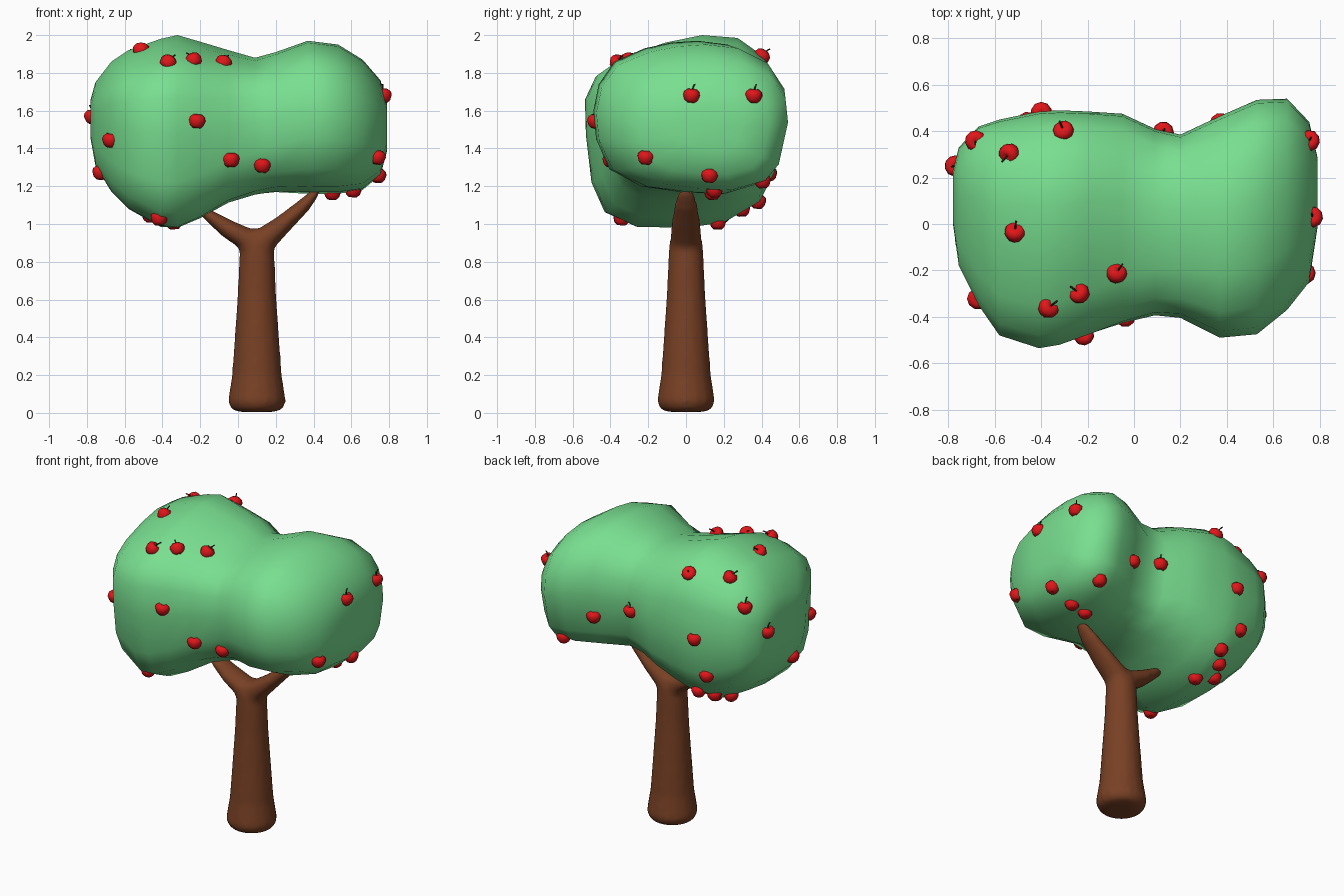
import bpy, bmesh, math, random
from mathutils import Vector, Matrix
from mathutils.bvhtree import BVHTree

random.seed(4)


def material(name, rgb):
    m = bpy.data.materials.new(name)
    m.diffuse_color = (*rgb, 1)
    return m


GREEN = material("leaf_green", (0.19, 0.74, 0.28))
BROWN = material("bark_brown", (0.19, 0.052, 0.018))
RED = material("apple_red", (0.75, 0.008, 0.01))
DARK = material("stem_dark", (0.03, 0.02, 0.01))


def add_rings(bm, rings):
    """Skin a list of point rings and close both ends with a fan."""
    loops = [[bm.verts.new(p) for p in r] for r in rings]
    faces, n = [], len(loops[0])
    for a, b in zip(loops, loops[1:]):
        for i in range(n):
            j = (i + 1) % n
            faces.append(bm.faces.new((a[i], a[j], b[j], b[i])))
    for end in (loops[0], loops[-1]):
        c = bm.verts.new(sum((v.co for v in end), Vector()) / n)
        for i in range(n):
            faces.append(bm.faces.new((end[i], end[(i + 1) % n], c)))
    return faces


def finish(bm, name, *mats):
    bmesh.ops.recalc_face_normals(bm, faces=bm.faces)
    for f in bm.faces:
        f.smooth = True
    me = bpy.data.meshes.new(name)
    bm.to_mesh(me)
    bm.free()
    for m in mats:
        me.materials.append(m)
    ob = bpy.data.objects.new(name, me)
    bpy.context.collection.objects.link(ob)
    return ob


def limb(bm, path, sides=16):
    """Tube in the xz plane; path rows are x, z, in-plane radius, y radius."""
    rings = []
    for k, (x, z, r, ry) in enumerate(path):
        a, b = path[max(k - 1, 0)], path[min(k + 1, len(path) - 1)]
        t = Vector((b[0] - a[0], 0, b[1] - a[1])).normalized()
        side = Vector((t.z, 0, -t.x))
        ring = []
        for i in range(sides):
            w = 2 * math.pi * i / sides
            ring.append(Vector((x, 0, z)) + side * r * math.cos(w) + Vector((0, ry * math.sin(w), 0)))
        rings.append(ring)
    add_rings(bm, rings)


# Trunk and two forking branches, fused into one smooth skin
bm = bmesh.new()
limb(bm, [(0.1, z, r, r) for z, r in (
    (0.005, 0.09), (0.018, 0.135), (0.06, 0.154), (0.2, 0.132), (0.4, 0.118),
    (0.65, 0.101), (0.82, 0.094), (0.9, 0.089), (0.95, 0.07), (0.975, 0.04))])
limb(bm, [(0.1, 0.8, 0.07, 0.08), (0.14, 0.92, 0.07, 0.084), (0.24, 1.0, 0.05, 0.078),
          (0.35, 1.1, 0.037, 0.062), (0.40, 1.155, 0.026, 0.046), (0.425, 1.185, 0.014, 0.025)])
limb(bm, [(0.1, 0.8, 0.07, 0.08), (0.05, 0.92, 0.065, 0.084), (-0.05, 0.972, 0.05, 0.076),
          (-0.14, 1.035, 0.035, 0.058), (-0.21, 1.085, 0.018, 0.035)])
trunk = finish(bm, "trunk_and_branches", BROWN)
fuse = trunk.modifiers.new("fuse", 'REMESH')
fuse.mode, fuse.voxel_size, fuse.use_smooth_shade = 'VOXEL', 0.014, True
soften = trunk.modifiers.new("soften", 'SMOOTH')
soften.factor, soften.iterations = 0.5, 8

# Crown: side outlines (y, z) of the two lobes, matched point for point
left_lobe = [(0.08, 2.0), (0.27, 1.985), (0.42, 1.88), (0.48, 1.72), (0.49, 1.5), (0.47, 1.28),
             (0.39, 1.12), (0.2, 1.01), (0.0, 0.98), (-0.27, 0.985), (-0.43, 1.06), (-0.5, 1.22),
             (-0.53, 1.48), (-0.535, 1.67), (-0.48, 1.79), (-0.35, 1.88), (-0.12, 1.96)]
right_lobe = [(0.1, 1.97), (0.27, 1.95), (0.43, 1.87), (0.52, 1.73), (0.535, 1.58), (0.48, 1.32),
              (0.4, 1.22), (0.2, 1.16), (0.0, 1.17), (-0.22, 1.2), (-0.4, 1.29), (-0.475, 1.45),
              (-0.49, 1.6), (-0.46, 1.74), (-0.37, 1.86), (-0.2, 1.93), (-0.05, 1.96)]


def unit(outline):
    """Scale an outline into the 0..1 box."""
    ys, zs = zip(*outline)
    return [Vector(((y - min(ys)) / (max(ys) - min(ys)), (z - min(zs)) / (max(zs) - min(zs))))
            for y, z in outline]


# Extents along x: x, front, back, bottom, top
sections = [
    (-0.78, 0.0, 0.23, 1.45, 1.66), (-0.755, -0.18, 0.33, 1.31, 1.75),
    (-0.67, -0.35, 0.42, 1.17, 1.86), (-0.58, -0.48, 0.45, 1.08, 1.92),
    (-0.41, -0.535, 0.485, 0.985, 1.98), (-0.32, -0.52, 0.49, 0.98, 2.0),
    (-0.2, -0.48, 0.485, 1.03, 1.965),
    (-0.05, -0.43, 0.475, 1.11, 1.92), (0.09, -0.395, 0.41, 1.15, 1.88),
    (0.2, -0.405, 0.385, 1.165, 1.91), (0.37, -0.49, 0.465, 1.16, 1.97),
    (0.53, -0.475, 0.535, 1.16, 1.95), (0.66, -0.37, 0.54, 1.18, 1.87),
    (0.755, -0.25, 0.44, 1.26, 1.76), (0.79, -0.02, 0.29, 1.39, 1.63)]
left, right = unit(left_lobe), unit(right_lobe)
rings = []
for x, y0, y1, z0, z1 in sections:
    mix = max(0, min(1, (x + 0.25) / 0.55))
    shape = [a.lerp(b, mix) for a, b in zip(left, right)]
    rings.append([(x, y0 + (y1 - y0) * p.x, z0 + (z1 - z0) * p.y) for p in shape])
bm = bmesh.new()
add_rings(bm, rings)
bmesh.ops.recalc_face_normals(bm, faces=bm.faces)
surface = BVHTree.FromBMesh(bm)
finish(bm, "crown", GREEN)

# Apples, half sunk into the crown surface
spots = [
    (-0.52, -0.04, 1.94), (-0.37, -0.365, 1.86), (-0.23, -0.305, 1.885), (-0.07, -0.22, 1.88),
    (-0.21, -0.5, 1.545), (-0.03, -0.42, 1.33), (0.13, -0.38, 1.295), (-0.67, -0.32, 1.445),
    (-0.70, -0.07, 1.29), (-0.43, -0.35, 1.01), (-0.77, 0.25, 1.57), (0.77, 0.03, 1.68),
    (0.76, 0.36, 1.68), (0.72, -0.2, 1.36), (0.73, 0.125, 1.27), (0.61, 0.15, 1.18),
    (0.5, 0.14, 1.155), (0.61, 0.4, 1.245), (0.36, 0.46, 1.43), (0.13, 0.41, 1.52),
    (-0.3, 0.41, 1.9), (-0.54, 0.31, 1.895), (-0.66, 0.34, 1.74), (-0.4, 0.49, 1.51),
    (-0.47, 0.47, 1.25), (-0.36, 0.38, 1.12), (-0.42, 0.3, 1.07), (-0.48, 0.2, 1.02),
    (-0.34, 0.17, 1.0)]

# Apple profile, lathed: radius, height
profile = [(0.008, 0.026), (0.024, 0.035), (0.042, 0.02), (0.046, 0.002),
           (0.037, -0.024), (0.022, -0.038), (0.008, -0.034)]


def circle(r, z, n, dx=0.0):
    return [Vector((dx + r * math.cos(2 * math.pi * i / n), r * math.sin(2 * math.pi * i / n), z))
            for i in range(n)]


apples = bmesh.new()
for s in spots:
    p, normal, _, _ = surface.find_nearest(Vector(s))
    # apples on the top lean over more
    lean = 0.7 if normal.z > 0.6 else 0.1
    turn = Matrix.Rotation(random.uniform(0, 6.28), 4, 'Z') @ Matrix.Rotation(lean, 4, 'Y')
    place = Matrix.Translation(p - normal * 0.004) @ turn
    add_rings(apples, [[place @ v for v in circle(r, z, 10)] for r, z in profile])
    for f in add_rings(apples, [[place @ v for v in circle(0.004, z, 5, dx)]
                                for z, dx in ((0.024, 0), (0.045, 0.003), (0.062, 0.01))]):
        f.material_index = 1
finish(apples, "apples", RED, DARK)
